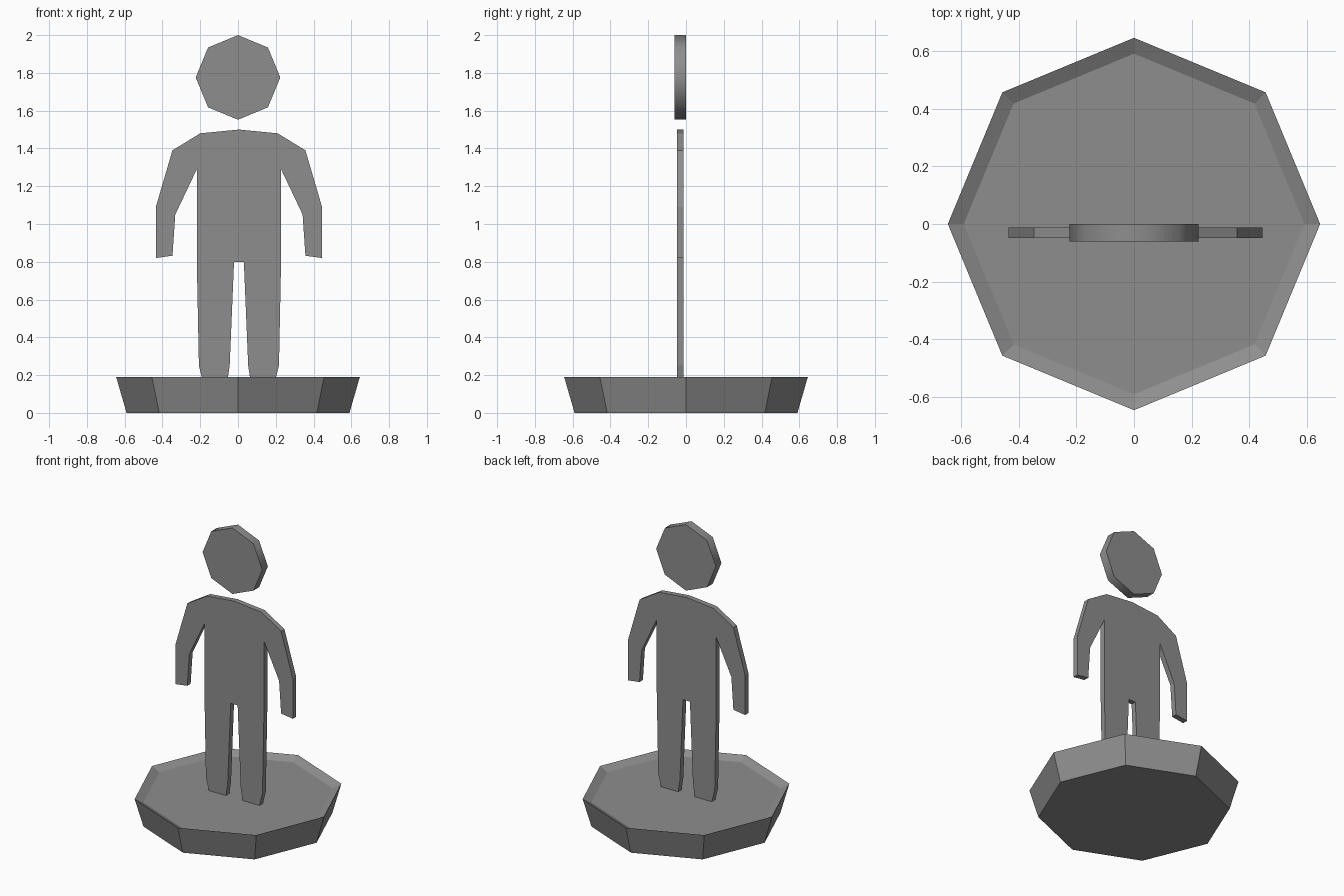
import bpy, bmesh, math

if "Cube" in bpy.data.objects:
    bpy.data.objects.remove(bpy.data.objects["Cube"])

grey = bpy.data.materials.new("mid_grey")
grey.diffuse_color = (0.27, 0.27, 0.27, 1)
grey.use_nodes = True
grey.node_tree.nodes["Principled BSDF"].inputs["Base Color"].default_value = grey.diffuse_color


def finish(name, bm):
    bmesh.ops.recalc_face_normals(bm, faces=bm.faces)
    me = bpy.data.meshes.new(name)
    bm.to_mesh(me)
    bm.free()
    me.materials.append(grey)
    ob = bpy.data.objects.new(name, me)
    bpy.context.collection.objects.link(ob)
    return ob


def plate(name, outline, y0, y1):
    """Extrude an x-z outline from y0 to y1."""
    bm = bmesh.new()
    face = bm.faces.new([bm.verts.new((x, y0, z)) for x, z in outline])
    ext = bmesh.ops.extrude_face_region(bm, geom=[face], use_keep_orig=True)
    moved = [g for g in ext["geom"] if isinstance(g, bmesh.types.BMVert)]
    bmesh.ops.translate(bm, verts=moved, vec=(0, y1 - y0, 0))
    return finish(name, bm)


def octagon(r):
    return [(r * math.cos(i * math.pi / 4), r * math.sin(i * math.pi / 4)) for i in range(8)]


# Base: flared octagon with a shallow dished top
bm = bmesh.new()
rings = [[bm.verts.new((x, y, z)) for x, y in octagon(r)]
         for r, z in [(0.59, 0), (0.645, 0.19), (0.59, 0.163)]]
for a, b in zip(rings, rings[1:]):
    for i in range(8):
        j = (i + 1) % 8
        bm.faces.new((a[i], a[j], b[j], b[i]))
bm.faces.new(rings[0])
bm.faces.new(rings[-1])
finish("base", bm)

# Body: flat figure from a mirrored half outline
half = [(0.205, 1.48), (0.352, 1.39), (0.44, 1.09), (0.44, 0.82), (0.352, 0.832),
        (0.337, 1.05), (0.223, 1.29), (0.223, 0.80), (0.212, 0.25), (0.19, 0.165),
        (0.062, 0.165), (0.049, 0.25), (0.026, 0.80)]
outline = [(0, 1.5)] + half + [(-x, z) for x, z in reversed(half)]
plate("body", [(x + 0.005, z) for x, z in outline], -0.048, -0.012)

# Head: thicker octagonal disc with a smooth rim
head = plate("head", [(x, z + 1.776) for x, z in octagon(0.224)], -0.06, 0.0)
bpy.ops.object.select_all(action='DESELECT')
head.select_set(True)
bpy.context.view_layer.objects.active = head
bpy.ops.object.shade_smooth_by_angle(angle=math.radians(50))
